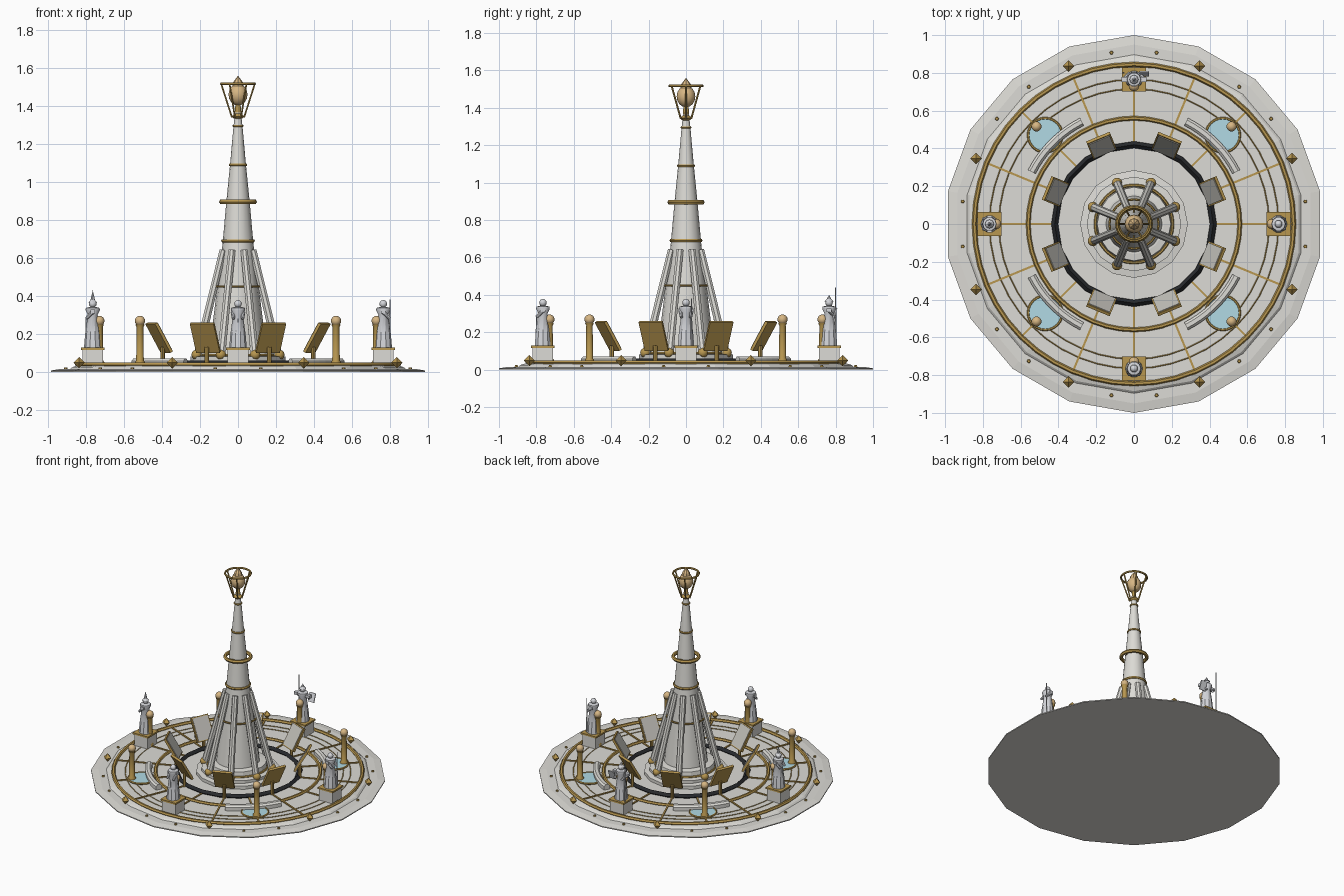
import bpy, bmesh
from math import pi, cos, sin, radians
from mathutils import Matrix, Vector

old = bpy.data.objects.get("Cube")
if old:
    bpy.data.objects.remove(old, do_unlink=True)


def material(name, r, g, b):
    m = bpy.data.materials.new(name)
    m.use_nodes = True
    m.diffuse_color = (r, g, b, 1)
    m.node_tree.nodes["Principled BSDF"].inputs["Base Color"].default_value = (r, g, b, 1)
    return m


STONE = material("pale stone", 0.72, 0.71, 0.67)
STATUE = material("statue grey", 0.66, 0.67, 0.70)
GOLD = material("gold", 0.48, 0.31, 0.08)
TAN = material("light gold", 0.68, 0.47, 0.23)
WATER = material("pool blue", 0.44, 0.70, 0.78)
BLACK = material("black", 0.02, 0.022, 0.025)
PANEL = material("panel grey", 0.55, 0.54, 0.50)


def polar(r, deg, z=0.0):
    return Vector((r * cos(radians(deg)), r * sin(radians(deg)), z))


def finish(name, bm, mat, smooth=False):
    bmesh.ops.recalc_face_normals(bm, faces=bm.faces)
    me = bpy.data.meshes.new(name)
    bm.to_mesh(me)
    bm.free()
    me.materials.append(mat)
    ob = bpy.data.objects.new(name, me)
    bpy.context.collection.objects.link(ob)
    if smooth:
        bpy.ops.object.select_all(action="DESELECT")
        ob.select_set(True)
        bpy.context.view_layer.objects.active = ob
        bpy.ops.object.shade_smooth_by_angle(angle=radians(35))
    return ob


def lathe(name, profile, mat, sides=16, at=(0, 0, 0), turn=0.0, smooth=False, closed=False):
    """Revolve (radius, height) points; closed profiles make rings."""
    bm = bmesh.new()
    rows = []
    for r, z in profile:
        if r < 1e-5:
            rows.append([bm.verts.new((0, 0, z))] * sides)
        else:
            rows.append([bm.verts.new(polar(r, turn + 360 * i / sides, z)) for i in range(sides)])
    pairs = list(zip(rows, rows[1:]))
    if closed:
        pairs.append((rows[-1], rows[0]))
    for a, b in pairs:
        for i in range(sides):
            j = (i + 1) % sides
            corners = list(dict.fromkeys((a[i], a[j], b[j], b[i])))
            if len(corners) > 2:
                bm.faces.new(corners)
    if not closed:
        for row in (rows[0], rows[-1]):
            if row[0] is not row[1]:
                bm.faces.new(row)
    ob = finish(name, bm, mat, smooth)
    ob.location = at
    return ob


def ring(name, r, z, tube, mat=GOLD, sides=48, cross=6, at=(0, 0, 0), flat=1.0):
    prof = [(r + tube * cos(2 * pi * k / cross), z + flat * tube * sin(2 * pi * k / cross))
            for k in range(cross)]
    return lathe(name, prof, mat, sides, at, closed=True, smooth=cross > 4)


def rod(name, a, b, r1, r2, mat, sides=8):
    a, b = Vector(a), Vector(b)
    ob = lathe(name, [(r1, 0), (r2, (b - a).length)], mat, sides, a, smooth=True)
    ob.rotation_euler = (b - a).to_track_quat("Z", "Y").to_euler()
    return ob


def box(name, size, mat, at, turn=0.0, lean=0.0):
    """Box with local x pointing outward, leaning about its tangent."""
    bm = bmesh.new()
    bmesh.ops.create_cube(bm, size=1, matrix=Matrix.Diagonal((*size, 1)))
    ob = finish(name, bm, mat)
    ob.matrix_world = (Matrix.Translation(at) @ Matrix.Rotation(radians(turn), 4, "Z")
                       @ Matrix.Rotation(radians(lean), 4, "Y"))
    return ob


def ball(name, r, mat, at, stretch=1.0):
    bm = bmesh.new()
    bmesh.ops.create_uvsphere(bm, u_segments=12, v_segments=8, radius=r)
    bmesh.ops.scale(bm, vec=(1, 1, stretch), verts=bm.verts)
    ob = finish(name, bm, mat, True)
    ob.location = at
    return ob


# Plaza: eighteen sided plinth and raised deck
lathe("plinth", [(1, 0), (1, 0.007), (0.95, 0.015)], STONE, 18, turn=90)
lathe("deck", [(0.9, 0.012), (0.885, 0.025), (0.862, 0.032)], STONE, 18, turn=90)
ring("outer_ring", 0.845, 0.037, 0.013)
ring("inner_ring", 0.56, 0.037, 0.012)
for r in (0.765, 0.715):
    ring("fine_ring", r, 0.033, 0.003, cross=4)
ring("black_ring", 0.42, 0.042, 0.018, BLACK, 20, cross=4)
for k in range(16):
    box("spoke", (0.42, 0.011, 0.008), GOLD, polar(0.635, k * 22.5, 0.035), k * 22.5)

# Rim studs and dots
for k in range(24):
    a = 7.5 + 15 * k
    if k % 3 == 1:
        lathe("rim_stud", [(0, -0.03), (0.03, 0), (0, 0.03)], GOLD, 4, polar(0.906, a, 0.048))
    else:
        lathe("rim_dot", [(0.011, 0), (0.008, 0.012)], GOLD, 6, polar(0.915, a, 0.012))

# Reflector panels on posts
for k in range(8):
    a = 22.5 + 45 * k
    rod("panel_post", polar(0.43, a, 0.03), polar(0.43, a, 0.13), 0.012, 0.012, GOLD)
    spot = polar(0.45, a, 0.18)
    box("panel_back", (0.016, 0.135, 0.175), GOLD, spot, a, 30)
    inward = polar(-cos(radians(30)), a, sin(radians(30)))
    box("panel_face", (0.006, 0.12, 0.16), PANEL, spot + inward * 0.009, a, 30)

# Lantern posts all around
for k in range(8):
    p = polar(0.73, 45 * k)
    lathe("lantern_post", [(0.026, 0.03), (0.026, 0.05), (0.02, 0.06), (0.018, 0.235), (0.025, 0.25)],
          GOLD, 10, p, smooth=True)
    ball("lantern_globe", 0.027, TAN, p + Vector((0, 0, 0.268)))

# Pools with curved benches
for k in range(4):
    a = 45 + 90 * k
    p = polar(0.665, a)
    lathe("pool_water", [(0.09, 0.03), (0.09, 0.041)], WATER, 24, p)
    ring("pool_rim", 0.09, 0.038, 0.007, sides=24, at=p)
    bm = bmesh.new()
    section = [(0.585, 0.03), (0.585, 0.058), (0.597, 0.07), (0.618, 0.07), (0.63, 0.058), (0.63, 0.03)]
    rows = [[bm.verts.new(polar(r, a - 18 + 4 * i, z)) for r, z in section] for i in range(10)]
    for u, v in zip(rows, rows[1:]):
        for i in range(len(section)):
            j = (i + 1) % len(section)
            bm.faces.new((u[i], u[j], v[j], v[i]))
    bm.faces.new(rows[0])
    bm.faces.new(rows[-1])
    finish("bench", bm, STONE)

# Statues: angle, hat tip, arm span, weapon top
for a, hat, span, tip in ((0, 0, 0.08, 0.38), (90, 0.40, 0.13, 0.44),
                          (180, 0.43, 0.09, 0.28), (270, 0, 0.075, 0.28)):
    p = polar(0.765, a)
    up = lambda z, out=0.0, side=0.0: p + polar(out, a, z) + polar(side, a + 90)
    box("pedestal", (0.11, 0.11, 0.09), STONE, up(0.075), a)
    box("pedestal_cap", (0.125, 0.125, 0.012), GOLD, up(0.122), a)
    lathe("robe", [(0.046, 0.128), (0.04, 0.2), (0.026, 0.3), (0.038, 0.325), (0.036, 0.337), (0.014, 0.342)],
          STATUE, 10, p, smooth=True)
    ball("head", 0.02, STATUE, up(0.358))
    box("arms", (0.026, span, 0.02), STATUE, up(0.318), a)
    for s in (-1, 1):
        rod("forearm", up(0.315, 0, s * (span / 2 - 0.01)), up(0.28, 0.035, s * 0.025), 0.011, 0.008, STATUE)
    if hat:
        lathe("hat", [(0.024, 0.365), (0.012, 0.378), (0, hat)], STATUE, 8, p)
    side = span / 2 - 0.01 if tip > 0.3 else 0
    rod("weapon", up(0.128, 0.035, side), up(tip, 0.035, side), 0.005, 0.003, STATUE, 6)
    if span > 0.1:
        box("shield", (0.008, 0.05, 0.065), STATUE, up(0.3, 0.03, -0.055), a, 20)

# Tower: stepped foot, tapering shaft, buttresses
lathe("tower_foot", [(0.285, 0.03), (0.285, 0.055), (0.25, 0.06), (0.25, 0.08), (0.2, 0.085),
                     (0.195, 0.12), (0.16, 0.125)], STONE, 16)
ring("foot_ring", 0.205, 0.086, 0.008, sides=32)
lathe("shaft", [(0.15, 0.12), (0.085, 0.64), (0.08, 0.69), (0.062, 0.89), (0.042, 1.09),
                (0.024, 1.29), (0.014, 1.38)], STONE, 16, smooth=True)
for k in range(8):
    a = 22.5 + 45 * k
    rod("buttress", polar(0.235, a, 0.07), polar(0.085, a, 0.64), 0.023, 0.02, STONE)
    ball("buttress_foot", 0.027, GOLD, polar(0.236, a, 0.09))
for r, z, t in ((0.13, 0.45, 0.006), (0.08, 0.69, 0.009), (0.042, 1.09, 0.007), (0.024, 1.295, 0.006)):
    ring("shaft_band", r, z, t, sides=24)
ring("halo_ring", 0.087, 0.895, 0.013, sides=32)
for k in range(4):
    rod("halo_arm", polar(0.05, 90 * k, 0.895), polar(0.085, 90 * k, 0.895), 0.006, 0.006, GOLD, 6)

# Beacon cage and flame
lathe("beacon_cup", [(0.016, 1.33), (0.034, 1.345), (0.016, 1.36), (0.014, 1.41)], GOLD, 12)
for k in range(6):
    rod("cage_strut", polar(0.032, 60 * k, 1.34), polar(0.088, 60 * k, 1.515), 0.005, 0.005, GOLD, 6)
ring("cage_ring", 0.088, 1.517, 0.007, sides=24)
ball("beacon_orb", 0.05, TAN, (0, 0, 1.46), 1.15)
lathe("beacon_tip", [(0.03, 1.505), (0.026, 1.525), (0, 1.56)], TAN, 8)
